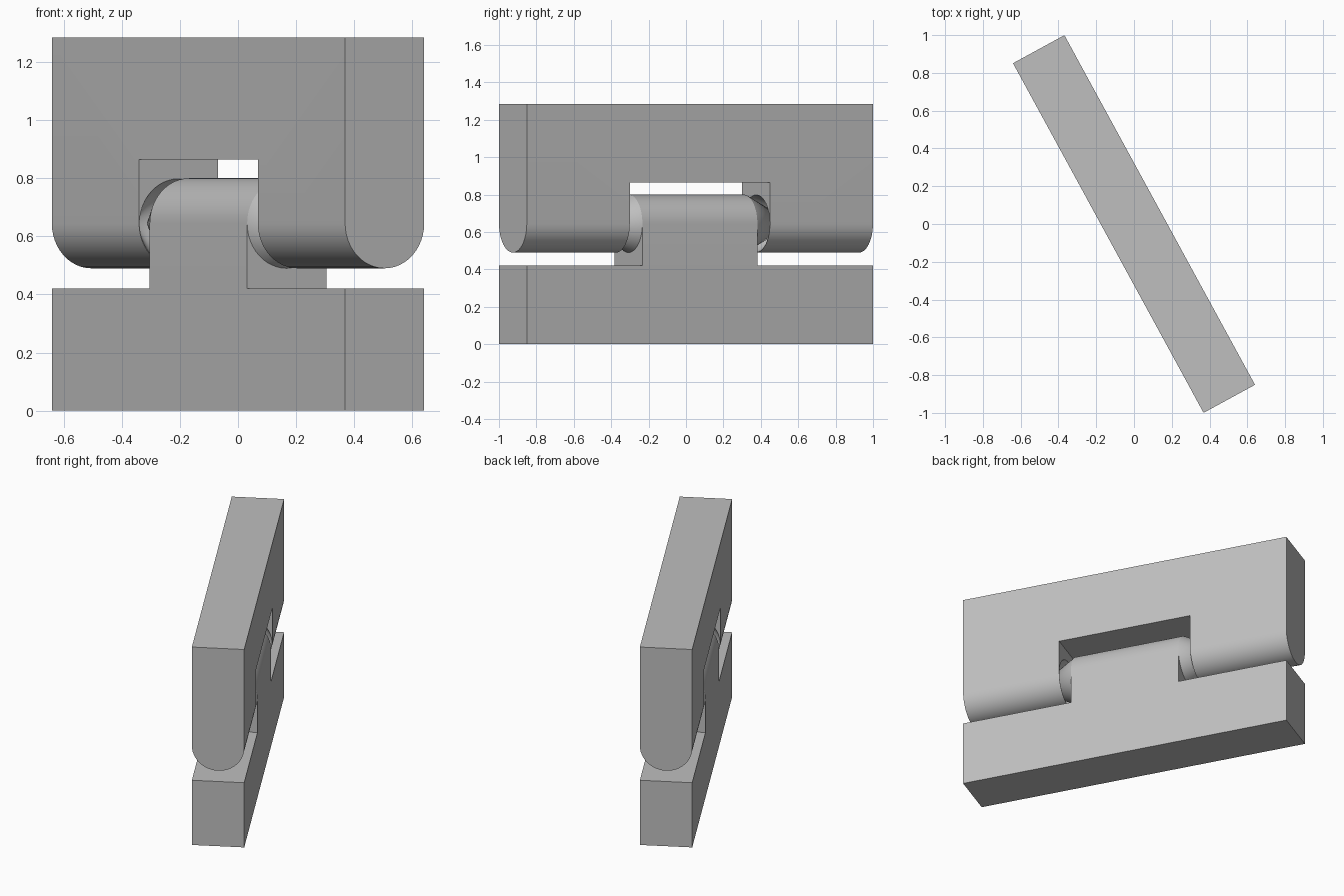
import bpy, bmesh, math
from mathutils import Matrix

if "Cube" in bpy.data.objects:
    bpy.data.objects.remove(bpy.data.objects["Cube"], do_unlink=True)

HALF_LEN, R = 1.054, 0.155        # half length of a leaf, half thickness
TURN = math.radians(-61.4)        # heading of the hinge axis
AXIS_Z, TOP_Z = 0.645, 1.285
BASE_Z, NOTCH_Z = 0.42, 0.865
KNUCKLE, NOTCH = 0.35, 0.427      # half widths of knuckle and notch
CONE = 0.305                      # pivot cone length

grey = bpy.data.materials.new("grey")
grey.use_nodes = True
grey.diffuse_color = (0.52, 0.52, 0.52, 1)
grey.node_tree.nodes["Principled BSDF"].inputs["Base Color"].default_value = (0.52, 0.52, 0.52, 1)


def add_object(name, bm):
    bmesh.ops.recalc_face_normals(bm, faces=bm.faces)
    mesh = bpy.data.meshes.new(name)
    bm.to_mesh(mesh)
    bm.free()
    mesh.materials.append(grey)
    ob = bpy.data.objects.new(name, mesh)
    bpy.context.collection.objects.link(ob)
    return ob


def make_leaf(name, flat_z, direction, steps=24):
    """Plate with one edge rounded about the hinge axis."""
    bm = bmesh.new()
    pts = [(-R, flat_z), (R, flat_z)]
    for i in range(steps + 1):
        a = math.pi * i / steps
        pts.append((R * math.cos(a), AXIS_Z + direction * R * math.sin(a)))
    face = bm.faces.new([bm.verts.new((-HALF_LEN, y, z)) for y, z in pts])
    ext = bmesh.ops.extrude_face_region(bm, geom=[face], use_keep_orig=True)
    moved = [g for g in ext["geom"] if isinstance(g, bmesh.types.BMVert)]
    bmesh.ops.translate(bm, verts=moved, vec=(2 * HALF_LEN, 0, 0))
    return add_object(name, bm)


def make_box(x0, x1, z0, z1):
    bm = bmesh.new()
    bmesh.ops.create_cube(bm, size=1)
    bmesh.ops.scale(bm, verts=bm.verts, vec=(x1 - x0, 1, z1 - z0))
    bmesh.ops.translate(bm, verts=bm.verts, vec=((x0 + x1) / 2, 0, (z0 + z1) / 2))
    return add_object("cutter", bm)


def make_cone(name, side, start, length, radius, capped):
    """Cone on the hinge axis, pointing outward from x = start."""
    bm = bmesh.new()
    bmesh.ops.create_cone(bm, cap_ends=capped, segments=48, radius1=radius, radius2=0, depth=length)
    place = (Matrix.Translation((side * (start + length / 2), 0, AXIS_Z))
             @ Matrix.Rotation(side * math.pi / 2, 4, "Y"))
    bmesh.ops.transform(bm, matrix=place, verts=bm.verts)
    return add_object(name, bm)


def activate(ob):
    bpy.ops.object.select_all(action="DESELECT")
    ob.select_set(True)
    bpy.context.view_layer.objects.active = ob


def cut(ob, cutter):
    mod = ob.modifiers.new("cut", "BOOLEAN")
    mod.operation, mod.solver, mod.object = "DIFFERENCE", "EXACT", cutter
    activate(ob)
    bpy.ops.object.modifier_apply(modifier=mod.name)
    bpy.data.objects.remove(cutter, do_unlink=True)


# Upper leaf: rounded below, notched in the middle, with conical sockets
upper = make_leaf("upper_leaf", TOP_Z, -1)
cut(upper, make_box(-NOTCH, NOTCH, 0, NOTCH_Z))
for side in (-1, 1):
    cut(upper, make_cone("cutter", side, NOTCH - 0.004, CONE, R, True))

# Lower leaf: central knuckle rounded above, shoulders cut away
lower = make_leaf("lower_leaf", 0, 1)
cut(lower, make_box(-2, -KNUCKLE, BASE_Z, 1))
cut(lower, make_box(KNUCKLE, 2, BASE_Z, 1))

# Pivot cones on both knuckle ends
parts = [upper, lower]
for side, name in ((-1, "right_pivot_cone"), (1, "left_pivot_cone")):
    parts.append(make_cone(name, side, KNUCKLE, CONE, R, False))

# Turn the assembly to its heading and shade the round areas smooth
for ob in parts:
    ob.data.transform(Matrix.Rotation(TURN, 4, "Z"))
    activate(ob)
    bpy.ops.object.shade_smooth_by_angle(angle=math.radians(25))
